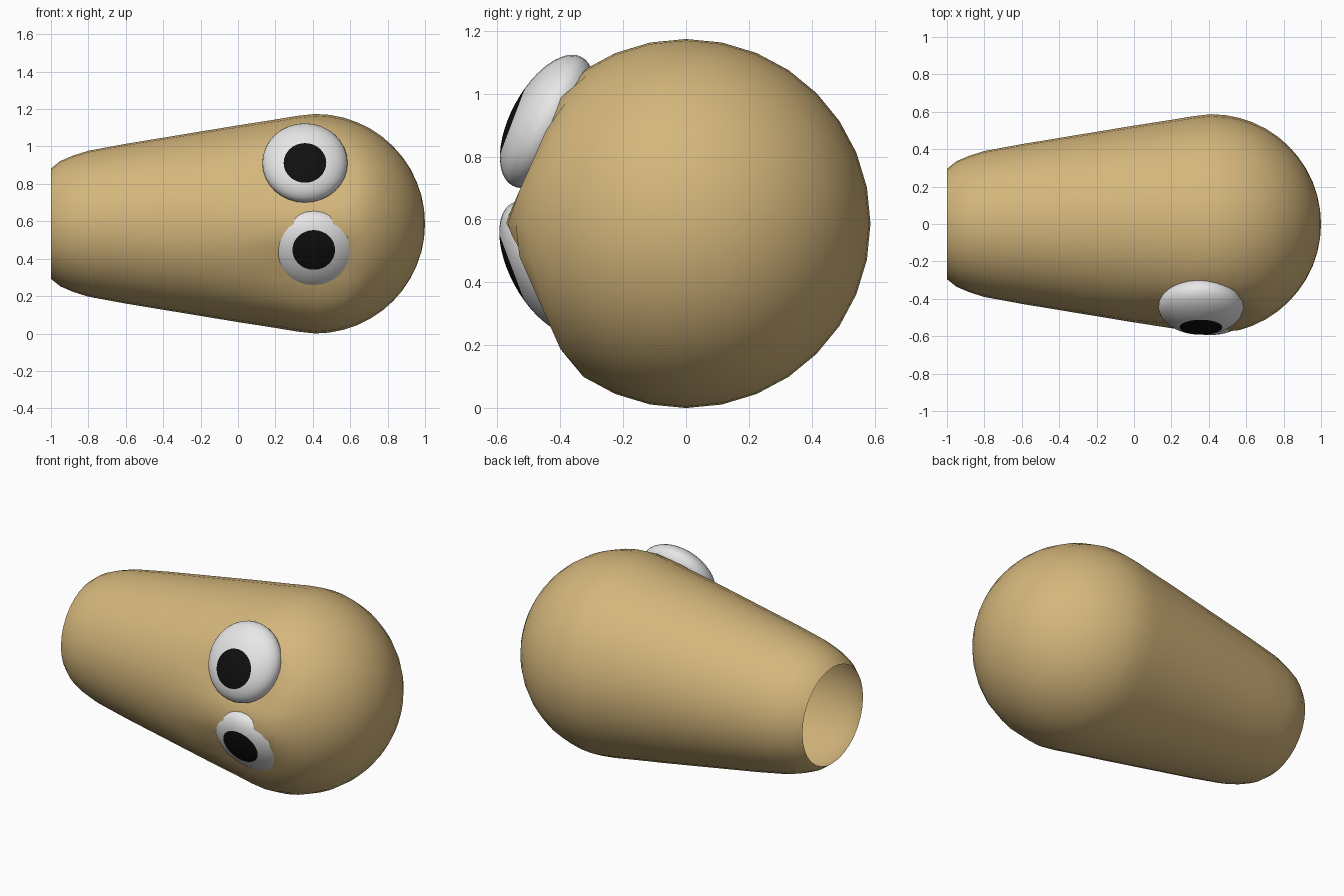
import bpy, bmesh, math
from mathutils import Matrix, Vector

cube = bpy.data.objects.get("Cube")
if cube:
    bpy.data.objects.remove(cube, do_unlink=True)


def material(name, color):
    mat = bpy.data.materials.new(name)
    mat.use_nodes = True
    mat.diffuse_color = (*color, 1)
    bsdf = next(n for n in mat.node_tree.nodes if n.type == 'BSDF_PRINCIPLED')
    bsdf.inputs["Base Color"].default_value = (*color, 1)
    return mat


def finish(bm, name, mats, angle):
    mesh = bpy.data.meshes.new(name)
    bm.to_mesh(mesh)
    bm.free()
    for mat in mats:
        mesh.materials.append(mat)
    obj = bpy.data.objects.new(name, mesh)
    bpy.context.collection.objects.link(obj)
    bpy.ops.object.select_all(action='DESELECT')
    bpy.context.view_layer.objects.active = obj
    obj.select_set(True)
    bpy.ops.object.shade_smooth_by_angle(angle=math.radians(angle))
    return obj


tan = material("tan", (0.66, 0.47, 0.2))
white = material("eye_white", (0.8, 0.8, 0.8))
black = material("pupil_black", (0.005, 0.005, 0.005))

RADIUS = 0.587
SEGMENTS = 32
DOME_X = 0.413

# Body: tapered tube, open at the narrow end, with a domed wide end
profile = [(-1, 0.295), (-0.95, 0.335), (-0.88, 0.365), (-0.8, 0.39),
           (-0.6, 0.427), (-0.4, 0.46), (-0.2, 0.493), (0, 0.526),
           (0.2, 0.557), (0.32, 0.577)]
DOME_STEPS = 12
for i in range(DOME_STEPS):
    a = math.pi / 2 * i / DOME_STEPS
    profile.append((DOME_X + RADIUS * math.sin(a), RADIUS * math.cos(a)))

# The front is flattened either side of a soft ridge, where the eyes sit
front_limit = [0.575, 0.54, 0.527, 0.535, 0.565]

bm = bmesh.new()
rings = []
for x, r in profile:
    ring = []
    for k in range(SEGMENTS):
        a = 2 * math.pi * k / SEGMENTS
        step = min(k, SEGMENTS - k)
        rad = min(r, front_limit[step]) if step < len(front_limit) else r
        ring.append(bm.verts.new((x, -rad * math.cos(a), RADIUS + rad * math.sin(a))))
    rings.append(ring)
for lower, upper in zip(rings, rings[1:]):
    for k in range(SEGMENTS):
        n = (k + 1) % SEGMENTS
        bm.faces.new((lower[k], lower[n], upper[n], upper[k]))
tip = bm.verts.new((DOME_X + RADIUS, 0, RADIUS))
for k in range(SEGMENTS):
    bm.faces.new((rings[-1][k], rings[-1][(k + 1) % SEGMENTS], tip))
bmesh.ops.recalc_face_normals(bm, faces=bm.faces)
# An open shell: make sure the normals point away from the axis
bm.faces.ensure_lookup_table()
f = bm.faces[0]
if f.normal.dot(f.calc_center_median() - Vector((-1, 0, RADIUS))) < 0:
    bmesh.ops.reverse_faces(bm, faces=bm.faces)
finish(bm, "body", [tan], 60)


# Eyes: flattened balls leaning back along the body, with a pupil cap at the front
def eye(name, center, lean):
    bm = bmesh.new()
    bmesh.ops.create_uvsphere(bm, u_segments=32, v_segments=24, radius=1)
    bm.transform(Matrix.Rotation(math.pi / 2, 4, 'X'))
    for face in bm.faces:
        c = face.calc_center_median()
        if c.y < 0 and math.hypot(c.x, c.z) < 0.5:
            face.material_index = 1
    for v in bm.verts:
        x, y, z = v.co
        v.co = Vector(center) + Vector((0.228 * x, 0.127 * y + lean * z, 0.212 * z))
    finish(bm, name, [white, black], 60)


eye("upper_eye", (0.358, -0.442, 0.912), 0.08)
eye("lower_eye", (0.405, -0.444, 0.447), -0.08)
